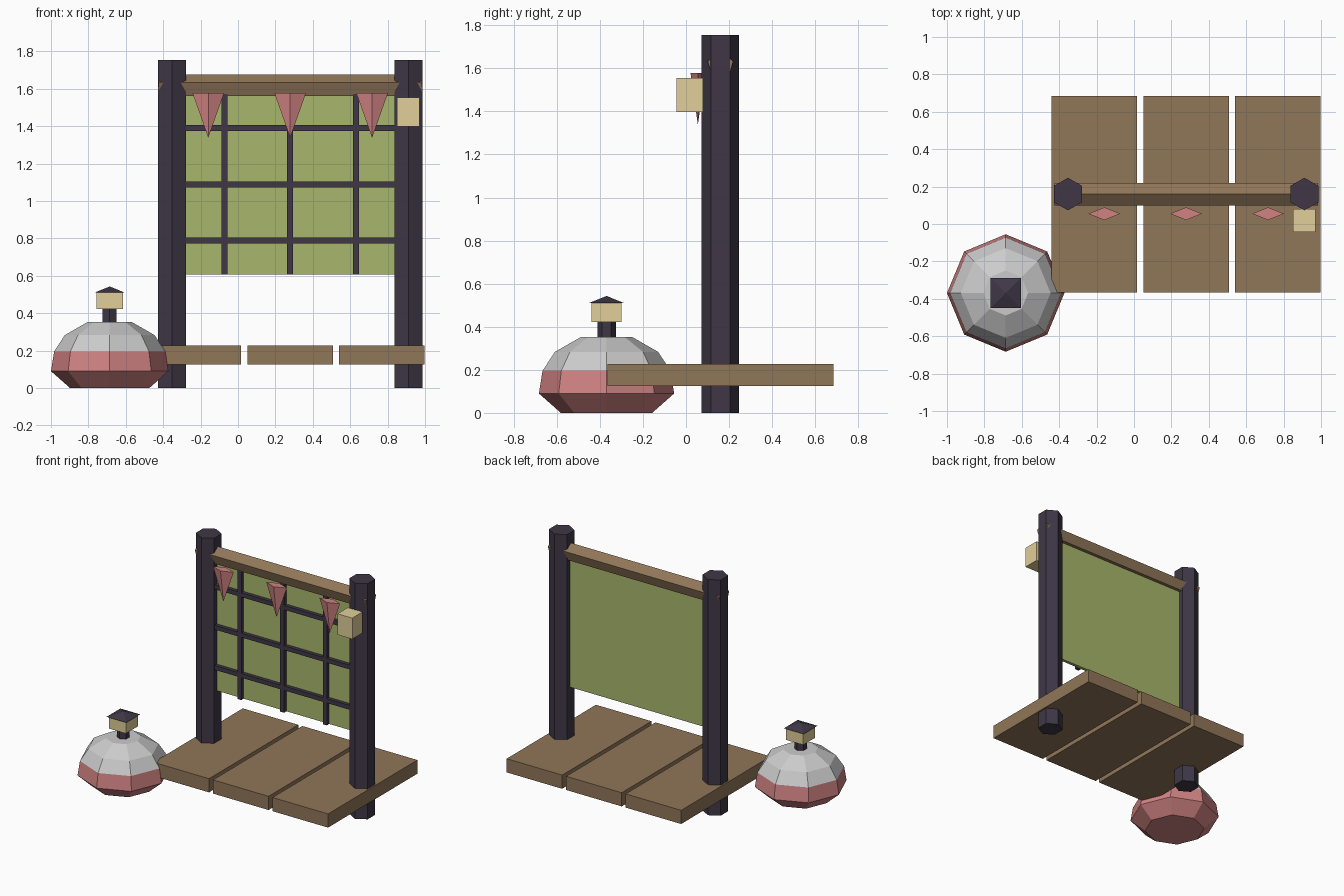
import bpy, bmesh, math

if "Cube" in bpy.data.objects:
    bpy.data.objects.remove(bpy.data.objects["Cube"])


def material(name, rgb):
    m = bpy.data.materials.new(name)
    m.diffuse_color = (*rgb, 1)
    m.use_nodes = True
    m.node_tree.nodes["Principled BSDF"].inputs["Base Color"].default_value = m.diffuse_color
    return m


DARK = material("dark_timber", (0.05, 0.038, 0.062))
WOOD = material("brown_wood", (0.28, 0.18, 0.098))
GREEN = material("green_cloth", (0.39, 0.47, 0.15))
PINK = material("pink", (0.64, 0.225, 0.225))
CREAM = material("cream_paper", (0.75, 0.62, 0.32))


def finish(name, bm, mat):
    bmesh.ops.recalc_face_normals(bm, faces=bm.faces)
    me = bpy.data.meshes.new(name)
    bm.to_mesh(me)
    bm.free()
    ob = bpy.data.objects.new(name, me)
    bpy.context.collection.objects.link(ob)
    if mat:
        me.materials.append(mat)
    return ob


def box(name, x, y, z, mat):
    """Box from (min, max) ranges on each axis."""
    bm = bmesh.new()
    bmesh.ops.create_cube(bm, size=1)
    for v in bm.verts:
        for i, (lo, hi) in enumerate((x, y, z)):
            v.co[i] = lo if v.co[i] < 0 else hi
    return finish(name, bm, mat)


def lathe(name, profile, sides, turn, mat, loc=(0, 0, 0)):
    """Faceted solid of revolution from (radius, height) rings; radius 0 is a point."""
    bm = bmesh.new()
    rings = []
    for r, z in profile:
        n = sides if r else 1
        rings.append([bm.verts.new((r * math.cos(turn + math.tau * i / sides),
                                    r * math.sin(turn + math.tau * i / sides), z))
                      for i in range(n)])
    for a, b in zip(rings, rings[1:]):
        for i in range(sides):
            j = (i + 1) % sides
            loop = [a[i % len(a)], a[j % len(a)], b[j % len(b)], b[i % len(b)]]
            bm.faces.new(list(dict.fromkeys(loop)))
    for ring in (rings[0], rings[-1]):
        if len(ring) > 1:
            bm.faces.new(ring)
    ob = finish(name, bm, mat)
    ob.location = loc
    return ob


MID, Y = 0.279, 0.16
HALF_PI = math.pi / 2

# Platform planks
for i in range(3):
    x = -0.44 + 0.49 * i
    box(f"plank_{i + 1}", (x, x + 0.457), (-0.365, 0.685), (0.125, 0.227), WOOD)

# Hexagonal posts
for side, s in (("left", -1), ("right", 1)):
    lathe(f"{side}_post", [(0.087, 0), (0.087, 1.754)], 6, HALF_PI, DARK,
          (MID + s * 0.632, Y, 0))

# Five-sided top beam, one edge upward
beam = lathe("top_beam", [(0.063, -0.704), (0.063, 0.704)], 5, math.pi, WOOD,
             (MID, Y, 1.613))
beam.rotation_euler = (0, HALF_PI, 0)

# Cloth screen and its lattice
box("screen_panel", (MID - 0.6, MID + 0.6), (0.148, 0.172), (0.607, 1.6), GREEN)
for i in range(3):
    x = MID + (i - 1) * 0.352
    box(f"lattice_upright_{i + 1}", (x - 0.016, x + 0.016), (0.12, 0.15),
        (0.607, 1.58), DARK)
    z = 0.789 + i * 0.3
    box(f"lattice_rail_{i + 1}", (MID - 0.6, MID + 0.6), (0.121, 0.15),
        (z - 0.016, z + 0.016), DARK)

# Hanging pennants
for i in range(3):
    flag = lathe(f"pennant_{i + 1}", [(0, -0.24), (0.085, 0)], 4, 0, PINK,
                 (MID + (i - 1) * 0.438, 0.055, 1.578))
    flag.scale = (1, 0.4, 1)

# Lamp on the right post
box("post_lamp", (0.849, 0.971), (-0.043, 0.079), (1.398, 1.554), CREAM)

# Round float: pink base, plain dome
FX, FY = -0.686, -0.369
lathe("float_base", [(0.212, 0), (0.314, 0.09), (0.297, 0.196)], 8, 0, PINK, (FX, FY, 0))
lathe("float_dome", [(0.297, 0.196), (0.24, 0.283), (0.12, 0.352)], 8, 0, None, (FX, FY, 0))

# Neck, lantern and roof on the float
lathe("float_neck", [(0.043, 0.33), (0.043, 0.43)], 6, HALF_PI, DARK, (FX, FY, 0))
box("float_lantern", (FX - 0.07, FX + 0.07), (FY - 0.07, FY + 0.07), (0.422, 0.51), CREAM)
lathe("float_lantern_roof", [(0.115, 0.51), (0, 0.543)], 4, math.pi / 4, DARK, (FX, FY, 0))
